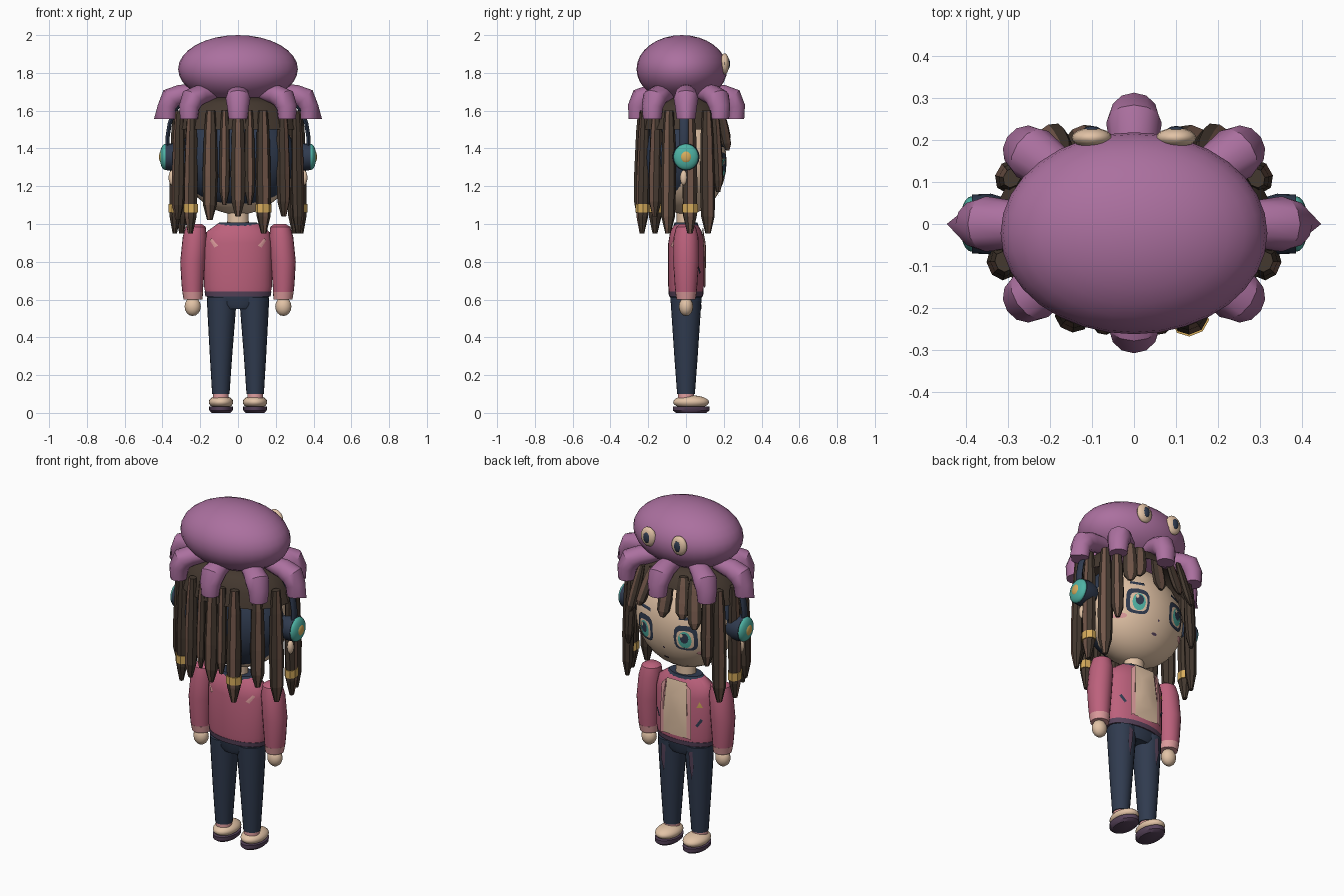
import bpy, bmesh, math
from mathutils import Vector

if "Cube" in bpy.data.objects:
    bpy.data.objects.remove(bpy.data.objects["Cube"])


def mat(name, hexa):
    m = bpy.data.materials.new(name)
    c = [int(hexa[i:i + 2], 16) / 255 for i in (0, 2, 4)]
    m.diffuse_color = [(v / 12.92 if v < .04 else ((v + .055) / 1.055) ** 2.4) for v in c] + [1]
    m.use_nodes = True
    m.node_tree.nodes["Principled BSDF"].inputs["Base Color"].default_value = m.diffuse_color
    return m


PURPLE, ROSE, NAVY = mat("purple", "AB709F"), mat("rose", "BC617C"), mat("navy", "303B4F")
DARK, BROWN, SKIN = mat("dark brown", "44382F"), mat("brown", "73574A"), mat("cream skin", "E2C3A6")
TEAL, GOLD = mat("teal", "4FB3A5"), mat("gold", "D6AC5C")
PALE, PLUM = mat("pale pink", "DB9A9B"), mat("plum", "57435A")
X, Y, Z = Vector((1, 0, 0)), Vector((0, 1, 0)), Vector((0, 0, 1))


def finish(name, bm, mats, smooth=True, recalc=True):
    if recalc:
        bmesh.ops.recalc_face_normals(bm, faces=bm.faces)
    me = bpy.data.meshes.new(name)
    bm.to_mesh(me)
    bm.free()
    for m in mats:
        me.materials.append(m)
    ob = bpy.data.objects.new(name, me)
    bpy.context.collection.objects.link(ob)
    if smooth:
        bpy.ops.object.select_all(action='DESELECT')
        ob.select_set(True)
        bpy.context.view_layer.objects.active = ob
        bpy.ops.object.shade_smooth_by_angle(angle=math.radians(40))
    return ob


def ball(name, c, r, m, seg=24):
    bm = bmesh.new()
    bmesh.ops.create_uvsphere(bm, u_segments=seg, v_segments=seg // 2, radius=1)
    for v in bm.verts:
        v.co = Vector((v.co.x * r[0] + c[0], v.co.y * r[1] + c[1], v.co.z * r[2] + c[2]))
    return finish(name, bm, [m])


def tube(name, rings, mats, n=20, smooth=True, phase=0, rule=None):
    """Loft elliptical rings: (centre, axis u, radius u, axis v, radius v)."""
    bm = bmesh.new()
    loops = []
    for c, u, ru, v, rv in rings:
        a = [2 * math.pi * (i + phase) / n for i in range(n)]
        loops.append([bm.verts.new(Vector(c) + u * ru * math.cos(t) + v * rv * math.sin(t)) for t in a])
    for k, (p, q) in enumerate(zip(loops, loops[1:])):
        for i in range(n):
            f = bm.faces.new((p[i], p[(i + 1) % n], q[(i + 1) % n], q[i]))
            f.material_index = rule(k, i) if rule else 0
    bm.faces.new(loops[0])
    bm.faces.new(loops[-1])
    return finish(name, bm, mats, smooth)


def column(name, rows, m, n=20):
    """Upright tube from rows of (x, y, z, rx, ry)."""
    return tube(name, [((x, y, z), X, rx, Y, ry) for x, y, z, rx, ry in rows], [m], n)


def patch(name, pts, surf, m, side=1, off=.005):
    """Thin painted sheet following a surface y = surf(x, z)."""
    bm = bmesh.new()
    cx, cz = sum(p[0] for p in pts) / len(pts), sum(p[1] for p in pts) / len(pts)

    def vert(x, z):
        return bm.verts.new((x, side * (surf(x, z) + off), z))
    mid = vert(cx, cz)
    rings = [[vert(cx + (x - cx) * s, cz + (z - cz) * s) for x, z in pts] for s in (.5, 1)]
    n = len(pts)
    for i in range(n):
        j = (i + 1) % n
        bm.faces.new((mid, rings[0][i], rings[0][j]))
        bm.faces.new((rings[0][i], rings[1][i], rings[1][j], rings[0][j]))
    for f in bm.faces:
        f.normal_update()
        if f.normal.y * side < 0:
            f.normal_flip()
    return finish(name, bm, [m], recalc=False)


def oval(x, z, rx, rz, n=14, p=1.0):
    def w(v):
        return math.copysign(abs(v) ** p, v)
    a = [2 * math.pi * i / n for i in range(n)]
    return [(x + rx * w(math.cos(t)), z + rz * w(math.sin(t))) for t in a]


def head_y(x, z):
    return .215 * math.sqrt(max(.02, 1 - (x / .29) ** 2 - ((z - 1.33) / .28) ** 2))


def torso_y(x, z):
    return .094 * math.sqrt(max(.02, 1 - (x / .18) ** 2)) * (1 if z < .9 else 1 - (z - .9) * 2)


# Octopus hat: dome, eyes and eight drooping tentacles
ball("hat_dome", (0, -.022, 1.82), (.317, .24, .18), PURPLE, 32)
for s in (-1, 1):
    ball("hat_eye", (s * .1, .205, 1.848), (.048, .024, .056), SKIN, 16)
    ball("hat_pupil", (s * .1, .222, 1.848), (.022, .011, .032), NAVY, 12)
ends = [(0, -.255), (0, .26), (.372, 0), (-.372, 0)]
ends += [(sx * .258, sy * .178) for sx in (-1, 1) for sy in (-1, 1)]
for ex, ey in ends:
    e = Vector((ex, ey, 0))
    d = e.normalized()
    t = Z.cross(d)
    rows = [(-.17, 1.70, .045, 80), (-.07, 1.685, .058, 75), (-.02, 1.665, .066, 45),
            (0, 1.62, .058, 12), (.002, 1.555, .05, 0)]
    rings = []
    for r, z, w, deg in rows:
        a = math.radians(deg)
        rings.append((e + d * r + Z * z, t, w, d * math.cos(a) + Z * math.sin(a), w * .92))
    ob = tube("hat_tentacle", rings, [PURPLE], 12)
    if ey == 0:  # pointed outer lip on the side tentacles
        for v in ob.data.vertices:
            if abs(v.co.x) > .415 and v.co.z < 1.56:
                v.co.x += math.copysign(.025, ex)

# Head, neck and back hair
ball("head", (0, 0, 1.33), (.29, .215, .28), SKIN, 32)
column("neck", [(0, 0, .97, .058, .05), (0, 0, 1.1, .055, .05)], SKIN)
ball("back_hair", (0, -.045, 1.35), (.305, .195, .27), NAVY, 32)
crown = tube("hair_crown", [((0, -.01, 1.67), X, .17, Y, .14), ((0, -.01, 1.64), X, .25, Y, .195),
                            ((0, -.01, 1.58), X, .305, Y, .22), ((0, -.01, 1.5), X, .335, Y, .24)], [DARK], 28)
bm = bmesh.new()
bm.from_mesh(crown.data)
low = [f for f in bm.faces if len(f.verts) > 4 and f.calc_center_median().z < 1.55
       or f.calc_center_median().z < 1.57 and f.calc_center_median().y > .09]
bmesh.ops.delete(bm, geom=low, context='FACES')
bm.to_mesh(crown.data)
bm.free()


def strand(x, y, top, bottom, w, ring=False, lean=(0, 0), flat=.8):
    out = Vector((x, y * 1.5, 0)).normalized()
    side = Z.cross(out)
    rings = []
    for f, k in ((0, .6), (.2, .85), (.6, 1), (.86, .9), (1, .35)):
        c = Vector((x + lean[0] * f, y + lean[1] * f, top + (bottom - top) * f))
        rings.append((c, side, w * k, out, w * k * flat))
    tube("hair_lock", rings, [DARK, BROWN], 8, False, .5, lambda k, i: int(i == 1 and k < 4))
    if ring:
        f = (top - 1.08) / (top - bottom)
        tube("hair_ring", [((x + lean[0] * f, y + lean[1] * f, z), side, w * 1.06, out, w * flat * 1.06)
                           for z in (1.06, 1.105)], [GOLD], 8, False, .5)


for x, y, b, r in ((0, -.235, 1.04, 0), (-.145, -.215, 1.02, 0), (.132, -.22, .95, 1), (-.245, -.155, .95, 1),
                   (.235, -.155, 1.04, 0), (.31, -.09, .95, 0), (-.31, -.09, 1.02, 0), (.325, .02, .95, 1),
                   (-.325, .02, .95, 1), (.29, .11, .95, 0), (-.29, .11, .95, 0), (.06, -.23, 1.1, 0), (-.07, -.23, 1.1, 0)):
    strand(x, y, 1.6, b, .042 if abs(x) > .1 or x == 0 else .03, r, (x * .03, y * .06))
# Fringe and face-framing locks
for x, b, lx in ((-.01, 1.41, .01), (-.1, 1.43, -.03), (.1, 1.44, .05), (.17, 1.39, .04), (-.17, 1.39, -.04)):
    strand(x, .165, 1.65, b, .042, False, (lx, .055), .55)
for s in (-1, 1):
    strand(s * .245, .15, 1.6, 1.17, .036, False, (s * .01, .02))

# Face: eyes, brows, cheeks, nose and mouth
for s in (-1, 1):
    x = s * .13
    patch("eye_outline", oval(x, 1.305, .062, .074, 16, .6), head_y, NAVY, off=.004)
    patch("eye_white", oval(x, 1.298, .046, .053, 16, .6), head_y, SKIN, off=.007)
    patch("iris", oval(x, 1.297, .035, .05), head_y, TEAL, off=.01)
    patch("pupil", oval(x, 1.308, .022, .03), head_y, NAVY, off=.013)
    patch("eye_glint", oval(x + .014, 1.325, .009, .012, 8), head_y, SKIN, off=.016)
    patch("brow", [(x - .04, 1.408), (x + .04, 1.408), (x + .035, 1.425), (x - .035, 1.425)], head_y, NAVY)
    patch("cheek", oval(s * .205, 1.215, .03, .014), head_y, PALE)
    ball("ear", (s * .35, -.012, 1.245), (.018, .02, .04), SKIN, 12)
patch("nose", oval(0, 1.225, .006, .006, 8), head_y, PLUM)
patch("mouth", oval(.005, 1.155, .018, .007, 10), head_y, PLUM)

# Headphones
for s in (-1, 1):
    tube("earphone_cup", [((s * a, 0, 1.355), Y, r, Z, r) for a, r in ((.3, .06), (.34, .072), (.385, .07))], [NAVY])
    ball("earphone_cover", (s * .386, 0, 1.355), (.028, .066, .069), TEAL)
    ball("earphone_button", (s * .404, 0, 1.355), (.014, .032, .034), GOLD, 16)
    tube("headphone_band", [((s * x, -.01, z), Y, .024, Vector((s * .9, 0, .4)), .012) for x, z in
                            ((.372, 1.4), (.373, 1.46), (.362, 1.53), (.34, 1.59), (.3, 1.65), (.23, 1.7))], [NAVY], 10)

# Jacket body, collar, hem, shirt and trimmings
column("jacket_body", [(0, 0, .63, .172, .09), (0, 0, .67, .18, .094), (0, 0, .9, .18, .094),
                       (0, 0, .96, .165, .084), (0, 0, 1.0, .11, .06)], ROSE, 28)
column("collar", [(0, 0, .99, .12, .066), (0, 0, 1.008, .1, .06)], NAVY)
column("jacket_hem", [(0, 0, .615, .172, .09), (0, 0, .642, .177, .093)], PLUM, 28)
patch("shirt", [(-.078, .665), (.078, .665), (.08, .8), (.065, .985), (-.065, .985), (-.08, .8)],
      torso_y, SKIN, off=.012)
for s in (-1, 1):
    patch("lapel", [(s * .075, .67), (s * .1, .66), (s * .1, .8), (s * .095, .95), (s * .065, .98), (s * .075, .8)],
          torso_y, PALE, off=.017)
    patch("back_mark", [(s * .105, .885), (s * .125, .875), (s * .15, .915), (s * .14, .925)], torso_y, PALE, -1)
    patch("pocket_slit", [(s * .115, .745), (s * .125, .735), (s * .15, .775), (s * .14, .785)], torso_y, NAVY)
patch("badge", [(-.12, .85), (-.15, .85), (-.135, .885)], torso_y, GOLD)

# Arms, hands, legs and shoes
for s in (-1, 1):
    column("sleeve", [(s * .222, 0, 1.0, .03, .03), (s * .224, 0, .985, .053, .052), (s * .229, 0, .93, .064, .066),
                      (s * .24, 0, .8, .066, .068), (s * .241, 0, .68, .058, .06), (s * .24, 0, .635, .054, .056)], ROSE)
    column("cuff", [(s * .24, 0, .64, .055, .057), (s * .238, 0, .6, .05, .05)], PALE)
    ball("hand", (s * .24, 0, .563), (.043, .038, .05), SKIN, 16)
    column("trouser_leg", [(s * .086, 0, .61, .079, .082), (s * .087, 0, .54, .075, .078), (s * .09, 0, .3, .059, .062),
                           (s * .091, 0, .1, .046, .047)], NAVY)
    patch("trouser_rip", [(s * .075, .58), (s * .1, .59), (s * .105, .5), (s * .09, .42), (s * .08, .5)],
          lambda x, z: .078 - max(0, .56 - z) * .06, PLUM, off=.006)
    column("sock", [(s * .091, 0, .07, .043, .044), (s * .091, 0, .112, .04, .042)], PALE)
    ball("shoe", (s * .09, .027, .057), (.065, .095, .036), SKIN)
    column("sole", [(s * .09, .027, 0, .05, .08), (s * .09, .027, .012, .062, .096),
                    (s * .09, .027, .034, .064, .097)], PLUM)
column("hips", [(0, 0, .55, .1, .07), (0, 0, .575, .155, .08), (0, 0, .64, .168, .086)], NAVY, 28)
